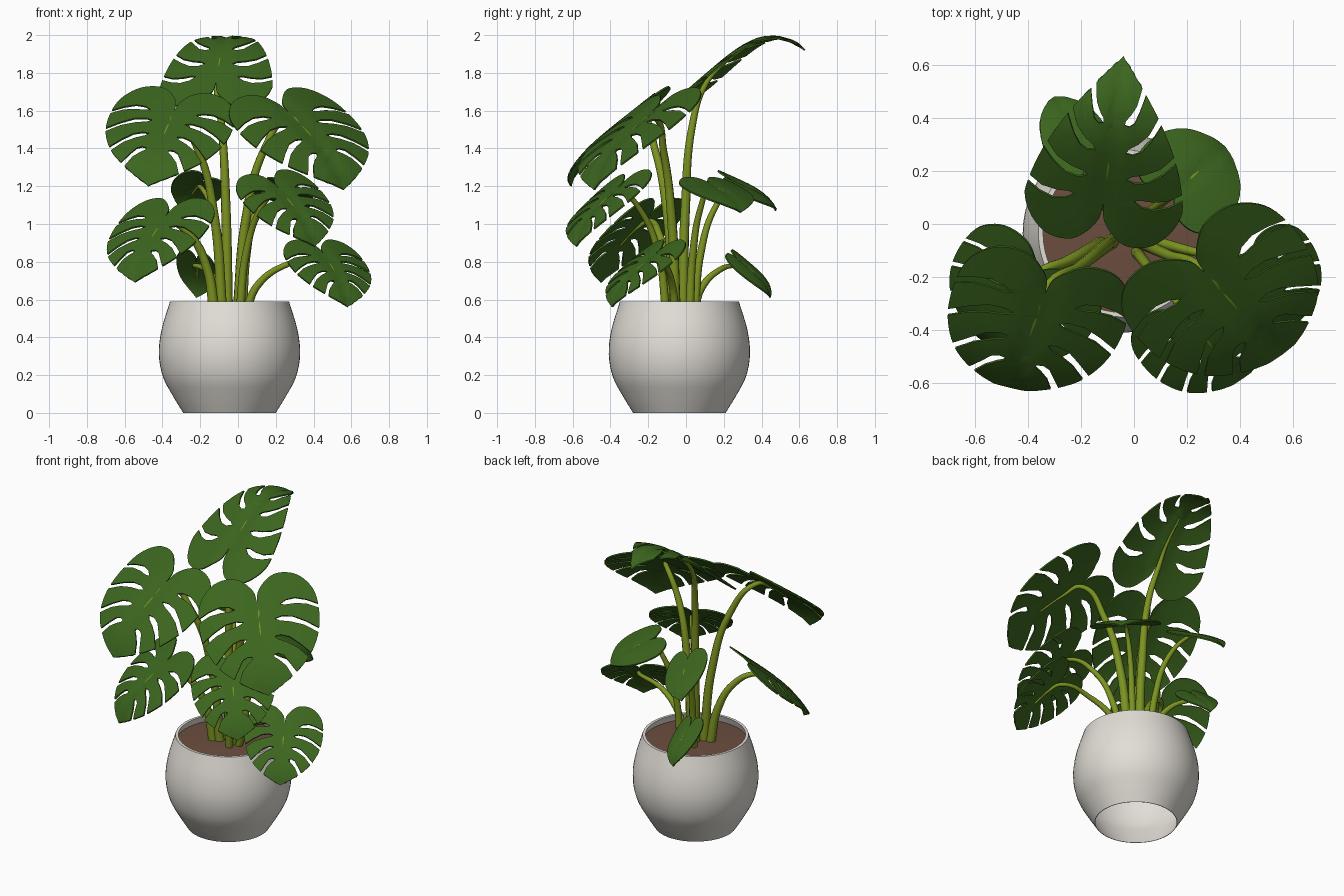
import bpy, bmesh, math
from mathutils import Vector, Matrix

if "Cube" in bpy.data.objects:
    bpy.data.objects.remove(bpy.data.objects["Cube"])


def material(name, rgb):
    m = bpy.data.materials.new(name)
    m.use_nodes = True
    m.diffuse_color = (*rgb, 1)
    bsdf = next(n for n in m.node_tree.nodes if n.type == 'BSDF_PRINCIPLED')
    bsdf.inputs["Base Color"].default_value = (*rgb, 1)
    bsdf.inputs["Roughness"].default_value = 0.7
    return m


LEAF = material("leaf green", (0.044, 0.130, 0.013))
STEM = material("stem yellow green", (0.20, 0.29, 0.015))
POT = material("pot off white", (0.76, 0.73, 0.675))
SOIL = material("soil brown", (0.15, 0.075, 0.05))
CENTRE = Vector((-0.045, -0.035, 0))


def spline(points, steps):
    """Smooth path through 2D points."""
    p = [Vector(q) for q in points]
    p = [2 * p[0] - p[1]] + p + [2 * p[-1] - p[-2]]
    out = []
    for a, b, c, d in zip(p, p[1:], p[2:], p[3:]):
        for k in range(steps):
            t = k / steps
            out.append(0.5 * (2 * b + (c - a) * t + (2 * a - 5 * b + 4 * c - d) * t * t
                              + (3 * b - a - 3 * c + d) * t ** 3))
    return out + [p[-2]]


def finish(obj, angle=40):
    """Apply modifiers or curve bevel, then smooth while keeping sharp edges."""
    bpy.ops.object.select_all(action='DESELECT')
    obj.select_set(True)
    bpy.context.view_layer.objects.active = obj
    bpy.ops.object.convert(target='MESH')
    bpy.ops.object.shade_smooth_by_angle(angle=math.radians(angle))


def add(name, data, mat):
    obj = bpy.data.objects.new(name, data)
    bpy.context.collection.objects.link(obj)
    data.materials.append(mat)
    return obj


def lathe(name, profile, mat):
    bm = bmesh.new()
    vs = [bm.verts.new((r, 0, z)) for r, z in profile]
    es = [bm.edges.new(e) for e in zip(vs, vs[1:])]
    bmesh.ops.spin(bm, geom=vs + es, axis=(0, 0, 1), cent=(0, 0, 0),
                   angle=2 * math.pi, steps=56)
    bmesh.ops.remove_doubles(bm, verts=bm.verts, dist=0.0005)
    bmesh.ops.recalc_face_normals(bm, faces=bm.faces)
    me = bpy.data.meshes.new(name)
    bm.to_mesh(me)
    bm.free()
    obj = add(name, me, mat)
    obj.location = CENTRE
    finish(obj)


# Pot: a thin shell, open at top and bottom, and the soil inside
outer = [tuple(p) for p in spline([(0.245, 0), (0.3, 0.09), (0.352, 0.19), (0.374, 0.31),
                                   (0.36, 0.44), (0.315, 0.59)], 4)]
inner_wall = [(r - 0.003 - 0.025 * z, z) for r, z in reversed(outer)]
lathe("pot", outer + inner_wall + outer[:1], POT)
lathe("soil", [(0, 0.56), (0.15, 0.555), (0.25, 0.55), (0.315, 0.545)], SOIL)

# Half of the heart-shaped leaf: u runs from notch to tip, v sideways
HALF = spline([(0, 0), (-0.15, 0.035), (-0.3, 0.2), (-0.28, 0.42), (-0.1, 0.58), (0.16, 0.62),
               (0.44, 0.58), (0.7, 0.44), (0.9, 0.2), (1, 0)], 5)
# Slits: where they meet the edge, and how far in they reach
SLITS = {24: (0.05, 0.23), 29: (0.21, 0.16), 34: (0.41, 0.14), 38: (0.61, 0.11)}


def leaf_half(split):
    pts = []
    for i, p in enumerate(HALF):
        if not (split and i in SLITS):
            pts.append(p)
            continue
        inner = Vector(SLITS[i])
        d = inner - p
        n = Vector((d.y, -d.x)).normalized()
        if n.dot(HALF[i - 1] - p) < 0:
            n = -n

        def at(s, w):
            bow = Vector((-0.05 * math.sin(math.pi * s), 0))
            return p + d * s + bow + n * w
        widths = ((0.3, 0.024), (0.6, 0.033), (0.85, 0.028))
        pts.append(p.lerp(HALF[i - 1], 0.45))
        pts += [at(s, w) for s, w in widths] + [inner]
        pts += [at(s, -w) for s, w in reversed(widths)]
        pts.append(p.lerp(HALF[i + 1], 0.45))
    return pts


def bend(u, v, arch):
    """Height of the leaf surface: curls down at the tip and droops sideways."""
    return arch * u * (1 - u ** 3) - 0.17 * v * v + 0.02 * min(abs(v) / 0.1, 1)


def leaf(name, notch, tip, width, split=True, arch=0.18, roll=0, taper=0, base_r=0.09):
    notch, tip = Vector(notch), Vector(tip)
    length = (tip - notch).length
    a = (tip - notch) / length
    n = (Vector((0, 0, 1)) - a * a.z).normalized()
    n.rotate(Matrix.Rotation(math.radians(roll), 3, a))
    s = n.cross(a)
    frame = Matrix((a, s, n)).transposed()

    def place(u, v):
        side = v * width / 1.24 * (1 - taper * max(u, 0))
        return notch + frame @ Vector((u * length, side, bend(u, v, arch) * length))

    # Blade
    half = leaf_half(split)
    outline = half + [Vector((p.x, -p.y)) for p in reversed(half[1:-1])]
    bm = bmesh.new()
    bm.faces.new([bm.verts.new((p.x, p.y, 0)) for p in reversed(outline)])
    bm.normal_update()
    bmesh.ops.triangulate(bm, faces=bm.faces, ngon_method='EAR_CLIP')
    for k in range(-6, 7):
        for co, no in (((0.4 + k * 0.1, 0, 0), (1, 0, 0)), ((0, k * 0.1, 0), (0, 1, 0))):
            bmesh.ops.bisect_plane(bm, geom=bm.verts[:] + bm.edges[:] + bm.faces[:],
                                   plane_co=co, plane_no=no, dist=0.0005)
    for v in bm.verts:
        v.co = place(v.co.x, v.co.y)
    me = bpy.data.meshes.new(name)
    bm.to_mesh(me)
    bm.free()
    obj = add(name, me, LEAF)
    mod = obj.modifiers.new("thickness", 'SOLIDIFY')
    mod.thickness = 0.009
    mod.offset = 0
    finish(obj, 50)

    # Stem: rises from the soil, bends outward and runs on as the midrib
    out = Vector((notch.x - CENTRE.x, notch.y - CENTRE.y, 0))
    base = CENTRE + out.normalized() * base_r + Vector((0, 0, 0.54))
    run = notch - base
    path = [base] + [base + Vector((run.x * h, run.y * h, run.z * v))
                     for h, v in ((0.15, 0.45), (0.5, 0.8))]
    path += [place(u, 0) - n * drop for u, drop in ((0.02, 0.03), (0.22, 0.004), (0.5, 0.003))]
    cu = bpy.data.curves.new(name + "_stem", 'CURVE')
    cu.dimensions = '3D'
    cu.bevel_depth = 0.01
    cu.bevel_resolution = 3
    cu.resolution_u = 10
    cu.use_fill_caps = True
    sp = cu.splines.new('BEZIER')
    sp.bezier_points.add(len(path) - 1)
    thick = 1 if length > 0.45 else 0.8
    radii = (2.9 * thick, 2.5 * thick, 2 * thick, 1.5 * thick, 0.9, 0.6)
    for bp, co, r in zip(sp.bezier_points, path, radii):
        bp.co = co
        bp.radius = r
        bp.handle_left_type = bp.handle_right_type = 'AUTO'
    finish(add(name + "_stem", cu, STEM))


# Large split leaves
leaf("top_leaf", (-0.115, 0.08, 1.75), (-0.04, 0.63, 1.92), 0.61, arch=0.44, taper=0.42, base_r=0.02)
leaf("upper_right_leaf", (-0.335, -0.26, 1.60), (-0.475, -0.61, 1.2), 0.67, roll=-11, base_r=0.05)
leaf("upper_left_leaf", (0.265, -0.18, 1.59), (0.56, -0.485, 1.18), 0.72, roll=11, base_r=0.05)
# Middle and low split leaves
leaf("middle_right_leaf", (-0.38, -0.205, 1.04), (-0.545, -0.45, 0.69), 0.59)
leaf("middle_left_leaf", (0.21, -0.36, 1.19), (0.405, -0.58, 0.88), 0.5, roll=10)
leaf("low_left_leaf", (0.45, -0.16, 0.84), (0.58, -0.39, 0.56), 0.465)
# Whole young leaves at the back
leaf("back_left_leaf", (0.17, 0.13, 1.21), (0.34, 0.29, 1.06), 0.42, split=False)
leaf("back_right_leaf", (-0.19, 0.26, 1.22), (-0.3, 0.475, 1.07), 0.27, split=False, roll=25)
leaf("low_back_leaf", (-0.22, 0.285, 0.8), (-0.22, 0.445, 0.61), 0.22, split=False, roll=20)
